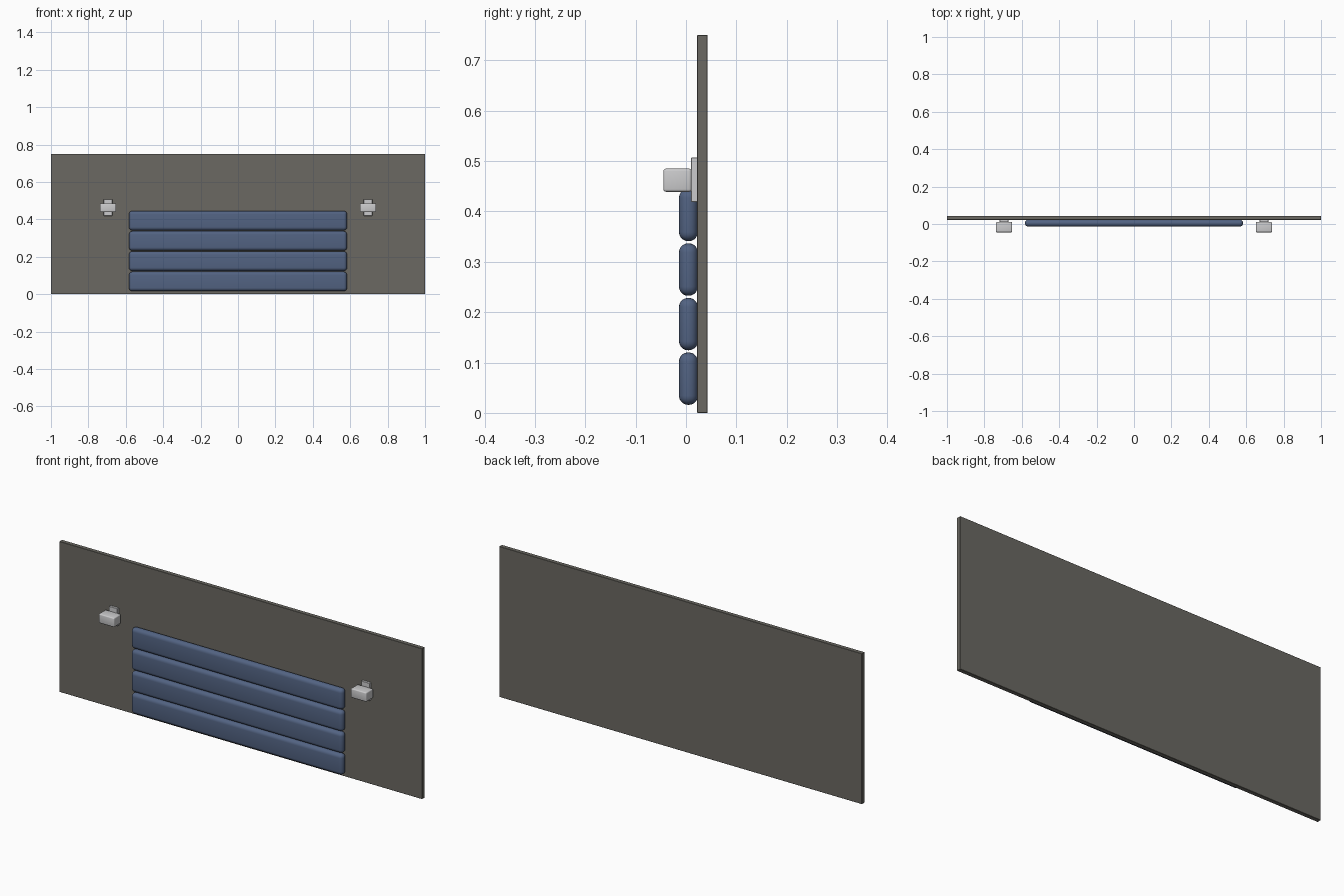
import bpy
import math

cube = bpy.data.objects.get("Cube")
if cube:
    bpy.data.objects.remove(cube, do_unlink=True)


def material(name, rgb):
    mat = bpy.data.materials.new(name)
    mat.use_nodes = True
    colour = (*rgb, 1)
    mat.diffuse_color = colour
    mat.node_tree.nodes["Principled BSDF"].inputs["Base Color"].default_value = colour
    return mat


def box(name, low, high, mat, bevel=0, segments=1):
    """Box between two corners, with optionally rounded edges."""
    bpy.ops.mesh.primitive_cube_add(size=1, location=[(a + b) / 2 for a, b in zip(low, high)])
    obj = bpy.context.object
    obj.name = name
    obj.scale = [b - a for a, b in zip(low, high)]
    bpy.ops.object.transform_apply(location=False, rotation=False, scale=True)
    obj.data.materials.append(mat)
    if bevel:
        mod = obj.modifiers.new("Rounded edges", "BEVEL")
        mod.width = bevel
        mod.segments = segments
        bpy.ops.object.modifier_apply(modifier=mod.name)
        bpy.ops.object.shade_smooth_by_angle(angle=math.radians(35))
    return obj


panel_grey = material("warm_grey_panel", (0.145, 0.14, 0.122))
fabric_blue = material("blue_fabric", (0.085, 0.125, 0.225))
lamp_white = material("light_grey_lamp", (0.60, 0.60, 0.61))

# Back panel
box("back_panel", (-1, 0.022, 0), (1, 0.043, 0.75), panel_grey, 0.001)

# Four stacked padded cushions
for i in range(4):
    z = 0.016 + i * 0.1083
    box(f"cushion_{i + 1}", (-0.583, -0.014, z), (0.583, 0.0235, z + 0.104),
        fabric_blue, 0.018, 5)

# Reading lamps: wall plate and rounded head on each side
for side, x in (("right", -0.695), ("left", 0.695)):
    box(f"lamp_plate_{side}", (x - 0.023, 0.010, 0.419), (x + 0.023, 0.0225, 0.507),
        lamp_white, 0.001)
    box(f"lamp_head_{side}", (x - 0.043, -0.045, 0.439), (x + 0.043, 0.011, 0.485),
        lamp_white, 0.005, 3)
